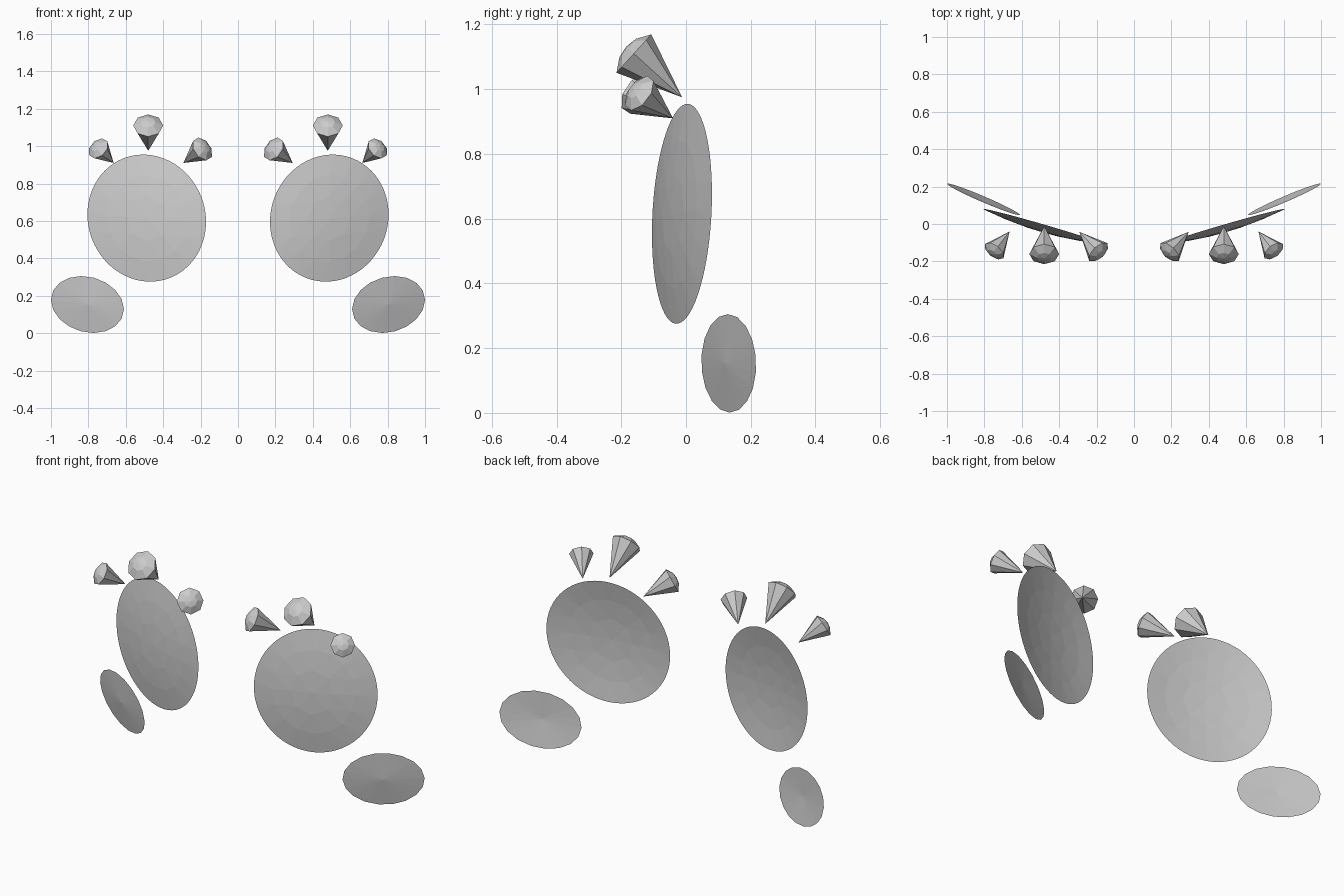
import bpy, bmesh
from math import sin, cos, tau
from mathutils import Vector

if "Cube" in bpy.data.objects:
    bpy.data.objects.remove(bpy.data.objects["Cube"])


def finish(bm, name):
    me = bpy.data.meshes.new(name)
    bm.to_mesh(me)
    bm.free()
    ob = bpy.data.objects.new(name, me)
    bpy.context.collection.objects.link(ob)
    # mirrored twin across x = 0 in the same object
    mod = ob.modifiers.new("Mirror", 'MIRROR')
    mod.use_axis = (True, False, False)
    mod.use_mirror_merge = False
    return ob


def domed_disc(name, center, sx, shear, sz, ax, az, dome, rings):
    """Thin oval shell on a tilted plane, bulging to -y.
    rings: (radius fraction, sides) from the rim inwards."""
    bm = bmesh.new()
    c = Vector(center)

    def point(r, t):
        dx = r * sx * cos(t)
        dz = r * (shear * cos(t) + sz * sin(t))
        return bm.verts.new(c + Vector((dx, ax * dx + az * dz - dome * (1 - r * r), dz)))

    loops = [[point(r, tau * i / n) for i in range(n)] for r, n in rings]
    for outer, inner in zip(loops, loops[1:]):
        n, m = len(outer), len(inner)
        k = n // m
        h = k // 2
        for j in range(m):
            for i in range(k * j - h, k * j - h + k):
                bm.faces.new((inner[j], outer[i % n], outer[(i + 1) % n]))
            bm.faces.new((inner[j], outer[(k * j - h + k) % n], inner[(j + 1) % m]))
    mid = point(0, 0)
    last = loops[-1]
    for i in range(len(last)):
        bm.faces.new((mid, last[i], last[(i + 1) % len(last)]))
    return finish(bm, name)


def lash(name, tip, base, radius, sides=8):
    """Low-poly cone with a bevelled, pointed cap on its wide end."""
    bm = bmesh.new()
    tip, base = Vector(tip), Vector(base)
    axis = (base - tip).normalized()
    u = axis.cross(Vector((0, 0, 1))).normalized()
    v = u.cross(axis)

    def ring(center, r):
        return [bm.verts.new(center + r * (cos(tau * i / sides) * u + sin(tau * i / sides) * v))
                for i in range(sides)]

    a = bm.verts.new(tip)
    big = ring(base, radius)
    small = ring(base + axis * radius * 0.32, radius * 0.48)
    end = bm.verts.new(base + axis * radius * 0.4)
    for i in range(sides):
        j = (i + 1) % sides
        bm.faces.new((a, big[j], big[i]))
        bm.faces.new((big[i], big[j], small[j], small[i]))
        bm.faces.new((small[i], small[j], end))
    bmesh.ops.recalc_face_normals(bm, faces=bm.faces[:])
    return finish(bm, name)


# Eye plates: smooth outline, coarse facets inside
domed_disc("eye_plate", (0.488, -0.0125, 0.615), 0.317, 0.02, 0.339, 0.288, 0.034, 0.032,
           [(1, 64), (0.68, 16), (0.36, 8)])

# Cheek plates: many-sided ovals with a centre fan
domed_disc("cheek_plate", (0.805, 0.132, 0.153), 0.195, 0.025, 0.15, 0.44, -0.115, 0.012,
           [(1, 18)])

# Lashes above each eye
lash("middle_lash", (0.48, -0.012, 0.975), (0.48, -0.161, 1.11), 0.08)
lash("inner_lash", (0.292, -0.042, 0.91), (0.19, -0.150, 0.985), 0.068)
lash("outer_lash", (0.665, -0.04, 0.91), (0.747, -0.145, 0.988), 0.062)
